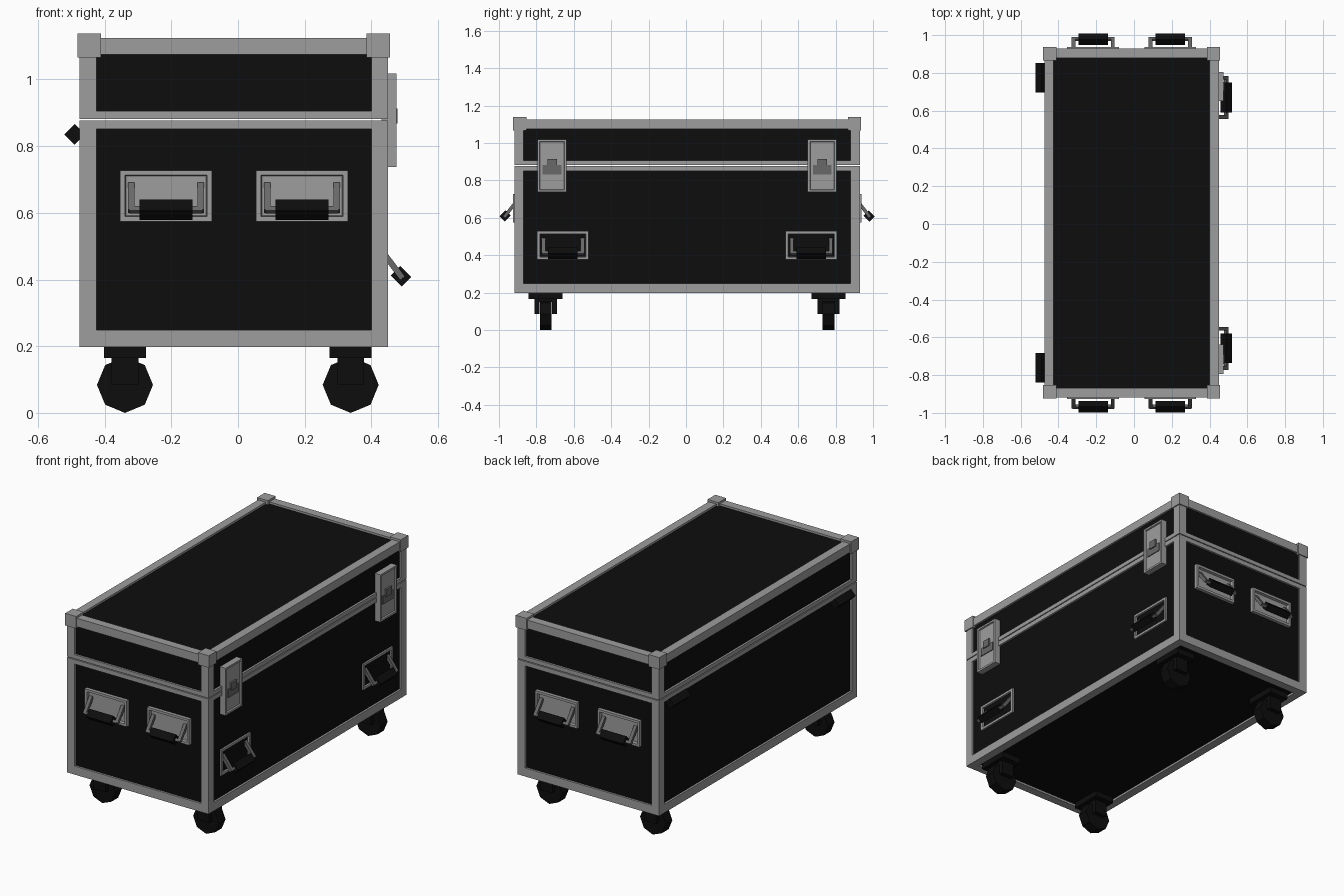
import bpy, bmesh, math
from mathutils import Matrix, Vector

if "Cube" in bpy.data.objects:
    bpy.data.objects.remove(bpy.data.objects["Cube"])

CY = 0.006                       # small lengthwise offset of the case
X0, X1 = -0.475, 0.45            # case sides
Y0, Y1 = CY - 0.924, CY + 0.924  # case ends


def material(name, v):
    m = bpy.data.materials.new(name)
    m.diffuse_color = (v, v, v, 1)
    m.use_nodes = True
    m.node_tree.nodes["Principled BSDF"].inputs["Base Color"].default_value = m.diffuse_color
    return m


BLACK = material("black", 0.004)
GREY = material("aluminium grey", 0.34)
DARK = material("dark steel", 0.14)


def finish(name, bm, mats, mat=None):
    bmesh.ops.recalc_face_normals(bm, faces=bm.faces)
    if mat:
        bm.transform(mat)
    me = bpy.data.meshes.new(name)
    bm.to_mesh(me)
    bm.free()
    for m in mats:
        me.materials.append(m)
    ob = bpy.data.objects.new(name, me)
    bpy.context.collection.objects.link(ob)
    return ob


def add_box(bm, lo, hi, rot=None):
    lo, hi = Vector(lo), Vector(hi)
    m = Matrix.Translation((lo + hi) / 2) @ (rot or Matrix()) @ Matrix.Diagonal((*(hi - lo), 1))
    return bmesh.ops.create_cube(bm, size=1, matrix=m)["verts"]


def box(name, lo, hi, mat, rot=None, place=None):
    bm = bmesh.new()
    add_box(bm, lo, hi, rot)
    return finish(name, bm, [mat], place)


def framed_box(name, z0, z1, rail_lo, rail_hi, closed):
    """Grey edge frame with recessed black panels; 'closed' is the seam side."""
    bm = bmesh.new()
    add_box(bm, (X0, Y0, z0), (X1, Y1, z1))
    cuts = [(X0 + 0.05, X1 - 0.05), (Y0 + 0.05, Y1 - 0.05), (z0 + rail_lo, z1 - rail_hi)]
    for axis in range(3):
        for c in cuts[axis]:
            co, no = Vector(), Vector()
            co[axis], no[axis] = c, 1
            bmesh.ops.bisect_plane(bm, geom=bm.verts[:] + bm.edges[:] + bm.faces[:],
                                   plane_co=co, plane_no=no)
    panels = []
    for f in bm.faces:
        c = f.calc_center_median()
        inside = sum(cuts[a][0] < c[a] < cuts[a][1] for a in range(3))
        if inside == 2 and f.normal.z * closed < 0.5:
            panels.append(f)
    bmesh.ops.inset_individual(bm, faces=panels, thickness=0, depth=-0.012)
    for f in panels:
        f.material_index = 1
    finish(name, bm, [GREY, BLACK])


def dish(name, w, h, depth0, depth1, rim, recess, place):
    """Plate facing local +x with a raised rim and a sunken middle."""
    bm = bmesh.new()
    add_box(bm, (depth0, -w / 2, -h / 2), (depth1, w / 2, h / 2))
    front = [f for f in bm.faces if f.normal.x > 0.9]
    bmesh.ops.inset_individual(bm, faces=front, thickness=rim, depth=0)
    bmesh.ops.inset_individual(bm, faces=front, thickness=0.004, depth=-recess)
    finish(name, bm, [GREY], place)


def handle(name, place):
    dish(name + "_dish", 0.275, 0.153, -0.02, 0.008, 0.02, 0.016, place)
    a, b = Vector((-0.006, 0, 0.03)), Vector((0.049, 0, -0.042))
    d, mid = b - a, (a + b) / 2
    tilt = Matrix.Rotation(math.atan2(d.x, d.z), 4, 'Y')
    bm = bmesh.new()
    for s in (-1, 1):            # two swinging arms
        size = Vector((0.018, 0.02, d.length + 0.01)) / 2
        c = mid + Vector((0, s * 0.104, 0))
        add_box(bm, c - size, c + size, tilt)
    size = Vector((0.008, 0.11, 0.008))
    add_box(bm, b - size, b + size, tilt)
    finish(name + "_bail", bm, [DARK], place)
    size = Vector((0.02, 0.079, 0.023))
    box(name + "_grip", b - size, b + size, BLACK, Matrix.Rotation(math.radians(135), 4, 'Y'), place)


def at(x, y, z, deg=0):
    return Matrix.Translation((x, y, z)) @ Matrix.Rotation(math.radians(deg), 4, 'Z')


# Case halves, with a thin open seam between them
framed_box("case_body", 0.198, 0.877, 0.05, 0.026, 1)
framed_box("case_lid", 0.882, 1.125, 0.024, 0.05, -1)

# Lid corner protectors
for x, sx in ((X0, 1), (X1, -1)):
    for y, sy in ((Y0, 1), (Y1, -1)):
        c = Vector((x + sx * 0.029, y + sy * 0.029, 1.102))
        s = Vector((0.0355,) * 3)
        box("lid_corner", c - s, c + s, GREY)

# End handles, front and back
for x in (-0.216, 0.192):
    handle("front_handle", at(x, Y0, 0.651, -90))
    handle("back_handle", at(x, Y1, 0.651, 90))

for s in (-1, 1):
    # Right side handles
    handle("side_handle", at(X1 - 0.01, CY + s * 0.664, 0.452))

    # Latches across the seam, with a turn key
    p = at(X1, CY + s * 0.722, 0.878)
    dish("latch_plate", 0.155, 0.28, -0.02, 0.025, 0.016, 0.008, p)
    bm = bmesh.new()
    add_box(bm, (0.01, -0.05, -0.047), (0.022, 0.05, 0.003))
    add_box(bm, (0.01, -0.025, -0.01), (0.028, 0.025, 0.035))
    finish("latch_key", bm, [DARK], p)

    # Left side hinge bars
    y = CY + s * 0.768
    box("hinge_bar", (-0.512, y - 0.078, 0.813), (-0.468, y + 0.078, 0.857), BLACK,
        Matrix.Rotation(math.radians(45), 4, 'Y'))

    # Casters: mounting plate, fork and eight sided wheel
    for x in (-0.339, 0.338):
        y = CY + s * 0.756
        bm = bmesh.new()
        add_box(bm, (x - 0.063, y - 0.091, 0.165), (x + 0.063, y + 0.091, 0.2))
        add_box(bm, (x - 0.04, y - 0.059, 0.15), (x + 0.04, y + 0.059, 0.17))
        for k in (-1, 1):
            add_box(bm, (x - 0.04, y + k * 0.046 - 0.013, 0.085),
                    (x + 0.04, y + k * 0.046 + 0.013, 0.165))
        finish("caster_fork", bm, [BLACK])
        bm = bmesh.new()
        bmesh.ops.create_cone(bm, cap_ends=True, segments=8, radius1=0.084, radius2=0.084, depth=0.062,
                              matrix=Matrix.Translation((x, y, 0.084)) @ Matrix.Rotation(math.pi / 2, 4, 'X'))
        finish("caster_wheel", bm, [BLACK])
